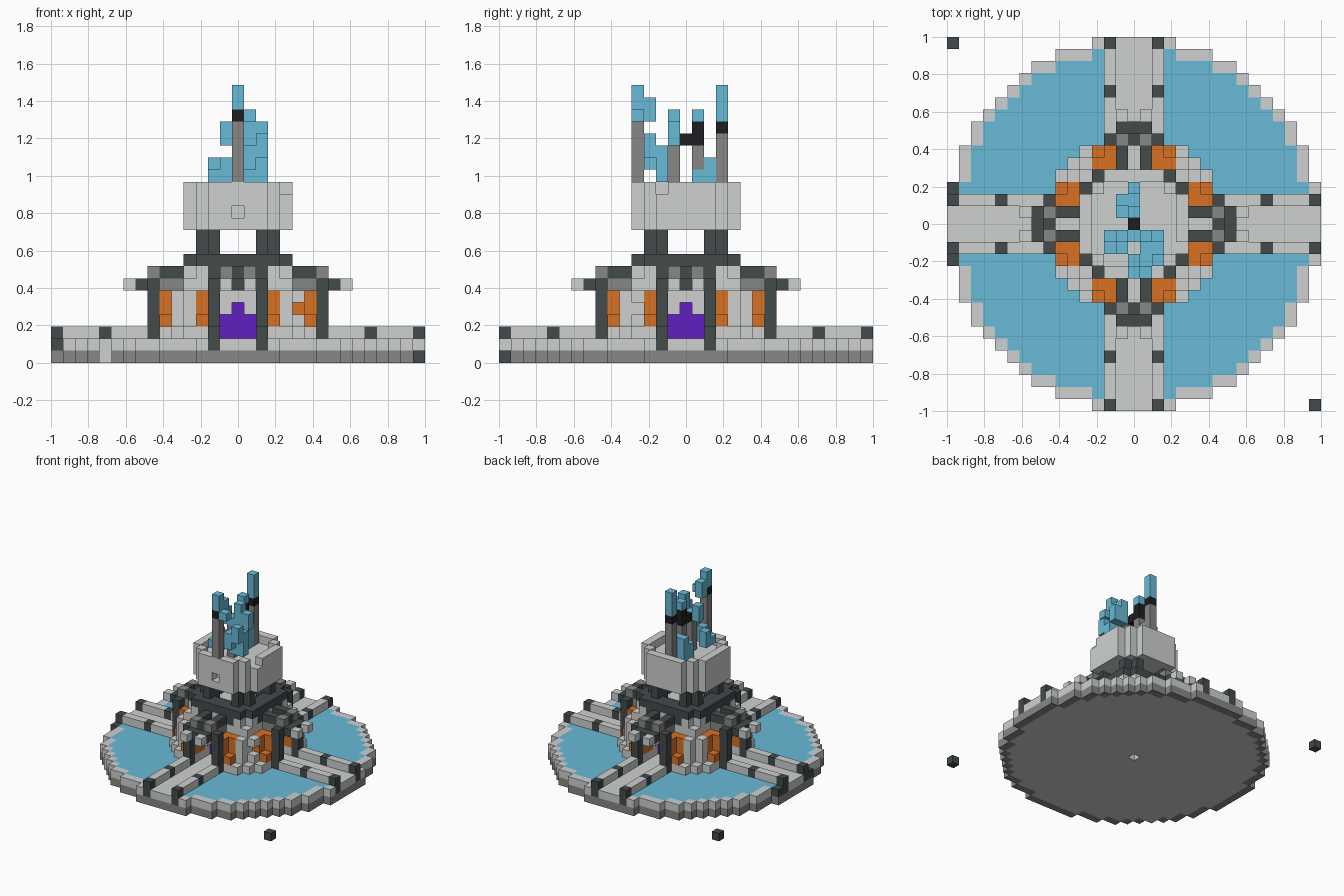
import bpy
import bmesh

cube = bpy.data.objects.get("Cube")
if cube:
    bpy.data.objects.remove(cube)

U = 2 / 31  # block size
COLOURS = {
    "light_stone": (0.61, 0.64, 0.625),
    "mid_stone": (0.245, 0.245, 0.24),
    "dark_stone": (0.056, 0.069, 0.071),
    "black_stone": (0.013, 0.013, 0.015),
    "water_blue": (0.14, 0.49, 0.67),
    "wood_orange": (0.68, 0.165, 0.017),
    "portal_purple": (0.115, 0.013, 0.53),
}
L, M, D, K, B, O, P = COLOURS
materials = {}
for name, rgb in COLOURS.items():
    m = bpy.data.materials.new(name)
    m.use_nodes = True
    m.diffuse_color = (*rgb, 1)
    m.node_tree.nodes["Principled BSDF"].inputs["Base Color"].default_value = (*rgb, 1)
    materials[name] = m

blocks = {}  # cell -> (part, colour)


def put(part, colour, i, j, low, high=None):
    """Stack of blocks in one column."""
    for k in range(low, (low if high is None else high) + 1):
        blocks[i, j, k] = (part, colour)


def ring(part, colour, i, j, low, high=None):
    """The same stack repeated on all four sides, mirrored."""
    for a, b in ((i, j), (j, i)):
        for sx in (-1, 1):
            for sy in (-1, 1):
                put(part, colour, a * sx, b * sy, low, high)


def edge_of(inside, i, j):
    return not all(inside(i + a, j + b) for a, b in ((1, 0), (-1, 0), (0, 1), (0, -1)))


def in_disc(i, j):
    return i * i + j * j <= 240


def in_drum(i, j):
    return i * i + j * j <= 20


span = range(-15, 16)

# Round base with a mid-grey edge, rim, water and walkway floors
for i in span:
    for j in span:
        if in_disc(i, j):
            edge = edge_of(in_disc, i, j)
            put("base", M if edge else L, i, j, 0)
            if min(abs(i), abs(j)) <= 2:
                put("walkway", L, i, j, 1)
            elif edge:
                put("rim", L, i, j, 1)
            else:
                put("water", B, i, j, 1)
del blocks[0, 0, 0]
put("base", L, -11, -10, 0)

# Walkway rails with dark posts
for j in range(7, 16):
    ring("walkway_rail", L, 2, j, 2)
ring("rail_post", D, 2, 11, 2)
ring("rail_post", D, 2, 15, 1, 2)
for j in (-3, 3):
    put("rail_post", D, -15, j, 1)

# Castle body, open at the four gateways
for i in range(-4, 5):
    for j in range(-4, 5):
        near, far = sorted((abs(i), abs(j)))
        gateway = far == 4 and near <= 1
        put("castle_wall", L, i, j, 5 - near if gateway else 2, 6)
        if near + far <= 7:
            put("castle_wall", L, i, j, 7)
            if far >= 3:
                put("tower_collar", D, i, j, 8)

# Diagonal buttresses
ring("buttress", L, 4, 5, 2, 5)
ring("buttress", L, 4, 6, 2)
ring("buttress", L, 5, 5, 2)
del blocks[5, -4, 4]

# Gate porches on four sides
for i in (0, 1):
    ring("portal", P, i, 3, 2, 4 - i)
    ring("gate_wall", L, i, 5, 5 - i, 6)
    ring("porch_roof", D, i, 7, 6)
    ring("porch_roof", D, i, 8, 6)
ring("porch_tip", L, 1, 9, 6)
ring("porch_ridge", M, 1, 7, 7)
ring("porch_ridge", D, 0, 7, 7)
for j in (5, 6):
    ring("porch_roof", L, 0, j, 6)
    ring("porch_roof", M, 1, j, 6)
    ring("porch_ridge", D, 1, j, 7)
    for i in (2, 3):
        ring("wood_panel", L, i, j, 2)
        ring("wood_panel", O, i, j, 3, 3 if i + j == 9 else 5)
ring("gate_column", D, 2, 7, 2, 6)
ring("gate_column", D, 2, 4, 7, 8)

# Legs carrying the drum
ring("drum_leg", D, 2, 3, 8, 10)
ring("drum_leg", D, 2, 2, 8, 10)

# Stone drum with recessed floor, a window and a notch
for i in range(-4, 5):
    for j in range(-4, 5):
        if in_drum(i, j):
            put("drum", L, i, j, 11, 14 if edge_of(in_drum, i, j) else 13)
del blocks[0, -4, 12]
del blocks[4, -2, 14]

# Front and back spires
put("spire", M, 0, -4, 15, 19)
put("spire", K, 0, -4, 20)
put("spire", B, 0, -4, 21, 22)
put("spire", B, 1, -4, 20)
put("spire", B, 0, -3, 20, 21)
put("spire", M, 0, 3, 14, 18)
put("spire", K, 0, 3, 19)
put("spire", B, 0, 3, 20, 22)

# Middle spire
put("spire", B, 0, 1, 14, 15)
put("spire", M, 0, 1, 16, 17)
put("spire", K, 0, 1, 18, 19)
put("spire", B, 0, 1, 20)
put("spire", K, 0, 0, 18)
put("spire", M, 0, -1, 14, 17)
put("spire", B, 0, -1, 18)

# Blue crystal branches
for i, j, low, high in (
    (-1, -1, 18, 19), (1, -1, 18, 20), (2, -1, 18, 19), (-2, -1, 15, 16),
    (-2, -2, 15, 15), (-1, -2, 15, 16), (1, -2, 15, 17), (2, -2, 15, 17),
    (2, -3, 17, 18), (1, -3, 16, 17), (0, 2, 14, 16), (-1, 1, 14, 15), (-1, 2, 14, 16),
):
    put("crystal_branch", B, i, j, low, high)

# Loose corner blocks
put("loose_block", D, -15, 15, 0)
put("loose_block", D, 15, -15, 0)

# Build one mesh per part, keeping only exposed block faces
parts = {}
for cell, (part, colour) in blocks.items():
    parts.setdefault(part, []).append((cell, colour))

for part, cells in parts.items():
    bm = bmesh.new()
    mesh = bpy.data.meshes.new(part)
    used = sorted({colour for _, colour in cells})
    for colour in used:
        mesh.materials.append(materials[colour])
    for cell, colour in cells:
        for axis in range(3):
            for side in (-1, 1):
                beside = list(cell)
                beside[axis] += side
                if tuple(beside) in blocks:
                    continue
                corners = []
                for a, b in ((-1, -1), (1, -1), (1, 1), (-1, 1)):
                    p = [cell[0], cell[1], cell[2] + 0.5]
                    p[axis] += side / 2
                    p[(axis + 1) % 3] += a / 2
                    p[(axis + 2) % 3] += b / 2
                    corners.append(bm.verts.new([c * U for c in p]))
                if side < 0:
                    corners.reverse()
                bm.faces.new(corners).material_index = used.index(colour)
    bmesh.ops.remove_doubles(bm, verts=bm.verts, dist=0.001)
    bm.to_mesh(mesh)
    bm.free()
    bpy.context.collection.objects.link(bpy.data.objects.new(part, mesh))
